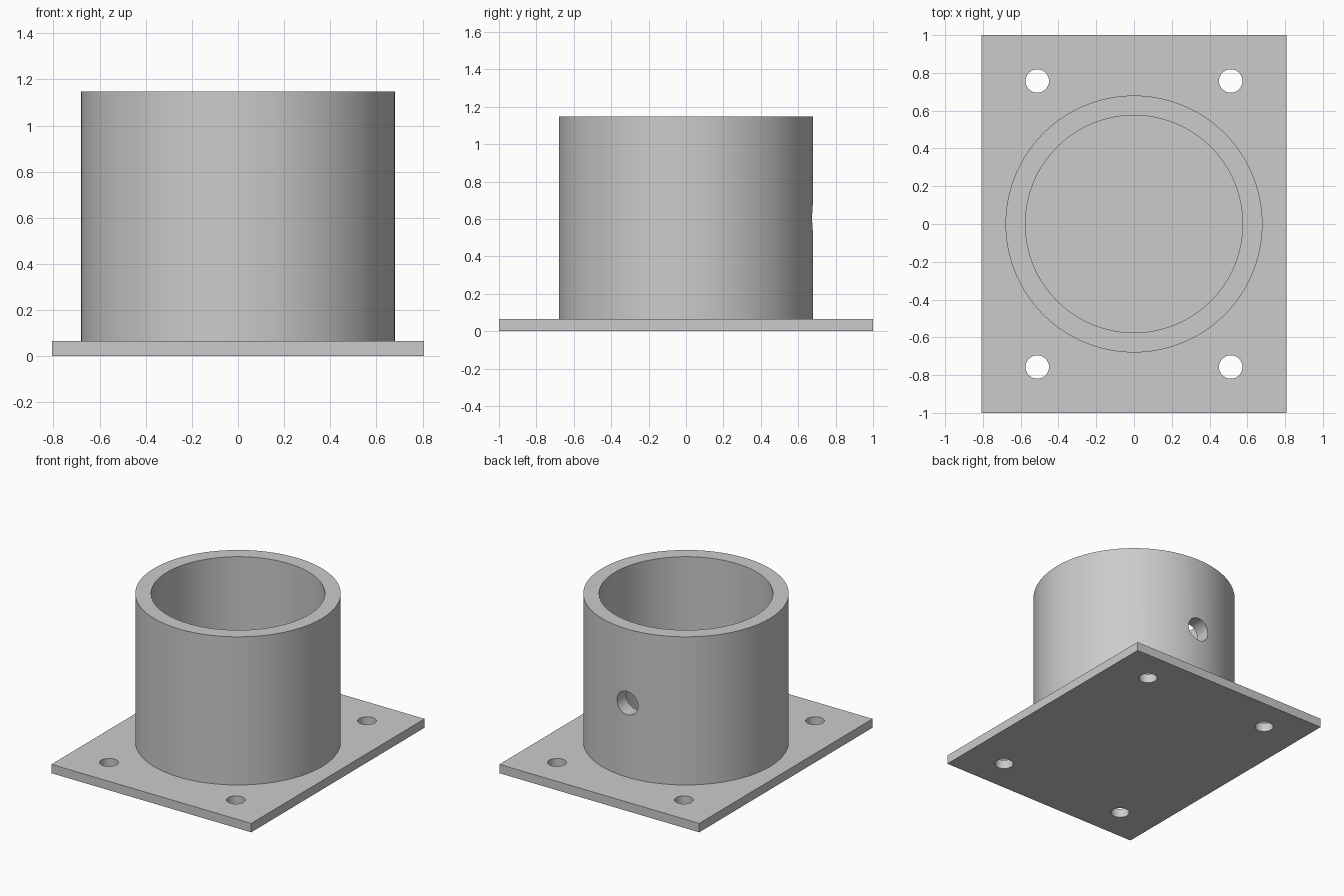
import bpy
import math

if "Cube" in bpy.data.objects:
    bpy.data.objects.remove(bpy.data.objects["Cube"], do_unlink=True)

HALF_X, HALF_Y, PLATE_H = 0.807, 1.0, 0.065
TOP, OUTER, INNER = 1.147, 0.68, 0.575

grey = bpy.data.materials.new("plain grey")
grey.use_nodes = True
colour = (0.6, 0.6, 0.6, 1)
grey.diffuse_color = colour
grey.node_tree.nodes["Principled BSDF"].inputs["Base Color"].default_value = colour


def cylinder(name, radius, low, high, x=0, y=0, sides=128):
    bpy.ops.mesh.primitive_cylinder_add(vertices=sides, radius=radius, depth=high - low,
                                        location=(x, y, (low + high) / 2))
    obj = bpy.context.object
    obj.name = name
    obj.data.materials.append(grey)
    return obj


def combine(target, tool, operation):
    mod = target.modifiers.new("combine", "BOOLEAN")
    mod.operation, mod.solver, mod.object = operation, "EXACT", tool
    bpy.context.view_layer.objects.active = target
    bpy.ops.object.modifier_apply(modifier=mod.name)
    bpy.data.objects.remove(tool, do_unlink=True)


# Mounting plate
bpy.ops.mesh.primitive_cube_add(size=2, location=(0, 0, PLATE_H / 2))
socket = bpy.context.object
socket.name = "flanged_socket"
socket.scale = (HALF_X, HALF_Y, PLATE_H / 2)
bpy.ops.object.transform_apply(location=True, rotation=False, scale=True)
socket.data.materials.append(grey)

# Bolt holes in the corners
for x in (-0.512, 0.512):
    for y in (-0.757, 0.757):
        combine(socket, cylinder("bolt_hole", 0.062, -0.1, 0.2, x, y, 48), "DIFFERENCE")

# Tube, bored down to the plate
combine(socket, cylinder("tube", OUTER, PLATE_H / 2, TOP), "UNION")
combine(socket, cylinder("bore", INNER, PLATE_H, TOP + 0.2), "DIFFERENCE")

# Set-screw hole through the back wall
screw = cylinder("screw_hole", 0.085, 0.4, 0.8, 0, 0.65, 48)
screw.rotation_euler.x = math.pi / 2
screw.location.z = 0.606
bpy.context.view_layer.update()
combine(socket, screw, "DIFFERENCE")

# Smooth curved walls with sharp rims
bpy.ops.object.select_all(action="DESELECT")
socket.select_set(True)
bpy.context.view_layer.objects.active = socket
bpy.ops.object.shade_smooth_by_angle(angle=math.radians(30))
